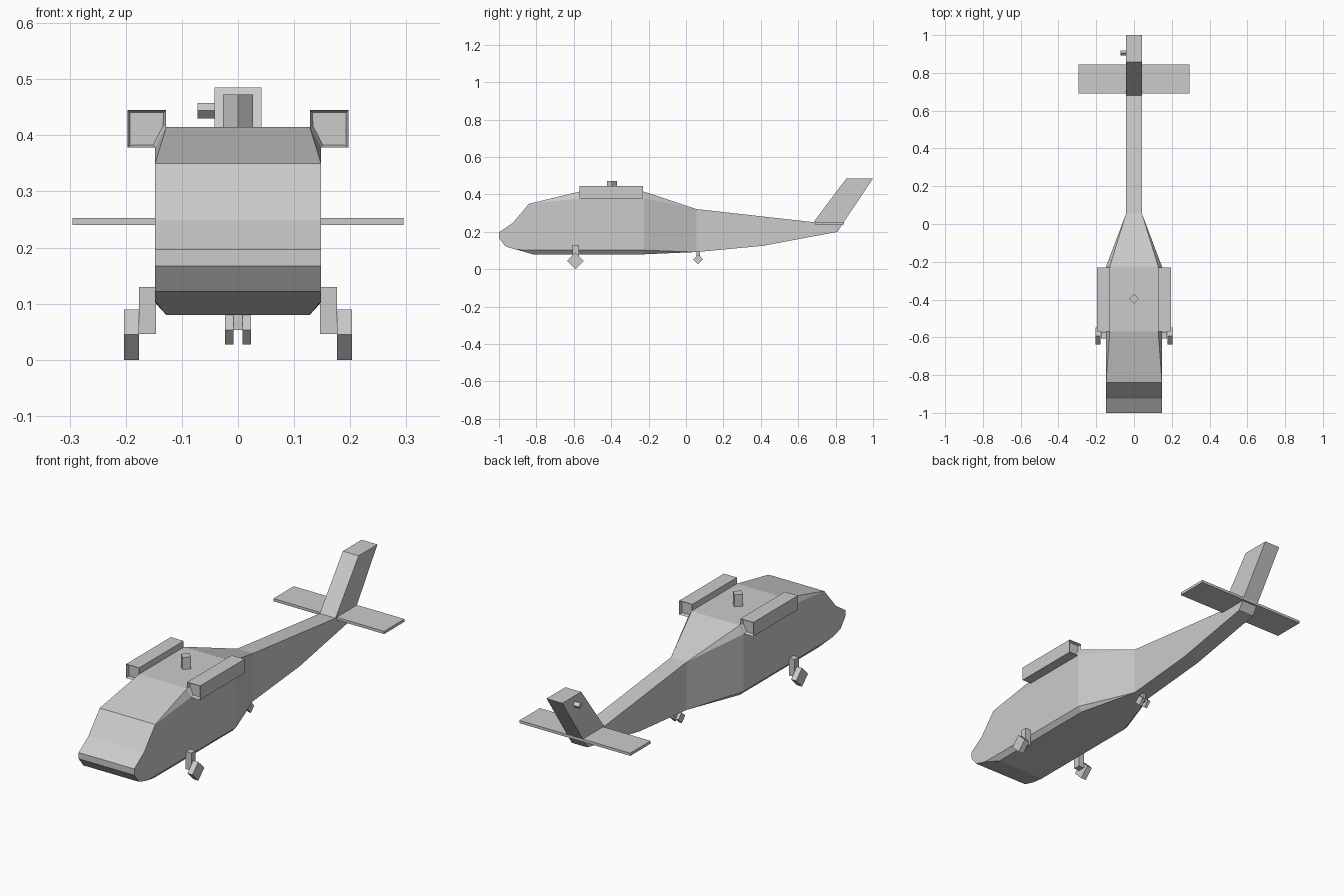
import bpy, bmesh, math
from mathutils import Matrix

cube = bpy.data.objects.get("Cube")
if cube:
    bpy.data.objects.remove(cube)

GREY = (0.6, 0.6, 0.6, 1)
mat = bpy.data.materials.new("light grey")
mat.use_nodes = True
mat.diffuse_color = GREY
mat.node_tree.nodes["Principled BSDF"].inputs["Base Color"].default_value = GREY


def finish(name, bm):
    bmesh.ops.remove_doubles(bm, verts=bm.verts, dist=1e-4)
    bmesh.ops.recalc_face_normals(bm, faces=bm.faces)
    mesh = bpy.data.meshes.new(name)
    bm.to_mesh(mesh)
    bm.free()
    mesh.materials.append(mat)
    obj = bpy.data.objects.new(name, mesh)
    bpy.context.collection.objects.link(obj)
    return obj


def box(name, x, y, z):
    bm = bmesh.new()
    size = [b - a for a, b in (x, y, z)]
    mid = [(a + b) / 2 for a, b in (x, y, z)]
    bmesh.ops.create_cube(bm, size=1, matrix=Matrix.Translation(mid) @ Matrix.Diagonal((*size, 1)))
    return finish(name, bm)


def diamond(name, centre, radius, length, axis):
    """Four-sided prism standing on its corner, along the x or z axis."""
    turn = Matrix.Rotation(math.pi / 2, 4, 'Y') if axis == 'X' else Matrix()
    bm = bmesh.new()
    bmesh.ops.create_cone(bm, cap_ends=True, segments=4, radius1=radius, radius2=radius,
                          depth=length, matrix=Matrix.Translation(centre) @ turn)
    return finish(name, bm)


def prism(bm, start, end):
    """Closed prism between two matching outlines; returns its end faces."""
    a = [bm.verts.new(p) for p in start]
    b = [bm.verts.new(p) for p in end]
    for i in range(len(a)):
        j = (i + 1) % len(a)
        bm.faces.new((a[i], a[j], b[j], b[i]))
    return [bm.faces.new(a[::-1]), bm.faces.new(b)]


# Cabin: y, half widths (top, side, bottom), heights (top, shoulder, sill, belly)
W, C, T = 0.148, 0.128, 0.042
stations = [
    (-1.0, W, W, W, 0.197, 0.197, 0.167, 0.167),
    (-0.965, W, W, W, 0.221, 0.221, 0.122, 0.122),
    (-0.925, W, W, W, 0.248, 0.248, 0.11, 0.11),
    (-0.905, W, W, W, 0.273, 0.273, 0.105, 0.105),
    (-0.84, W, W, 0.133, 0.35, 0.35, 0.103, 0.086),
    (-0.82, 0.1465, W, C, 0.355, 0.352, 0.103, 0.08),
    (-0.57, C, W, C, 0.415, 0.378, 0.102, 0.08),
    (-0.225, C, W, C, 0.415, 0.378, 0.102, 0.08),
    (0.055, T, T, T, 0.322, 0.322, 0.092, 0.092),
]
bm = bmesh.new()
rings = []
for y, wt, ws, wb, zt, zs, zl, zb in stations:
    half = [(wb, zb), (ws, zl), (ws, zs), (wt, zt)]
    outline = half + [(-x, z) for x, z in reversed(half)]
    rings.append([bm.verts.new((x, y, z)) for x, z in outline])
for a, b in zip(rings, rings[1:]):
    for i in range(8):
        j = (i + 1) % 8
        bm.faces.new((a[i], a[j], b[j], b[i]))
bm.faces.new(rings[0])
bmesh.ops.remove_doubles(bm, verts=bm.verts, dist=1e-4)
bmesh.ops.dissolve_degenerate(bm, edges=bm.edges, dist=1e-4)
finish("cabin", bm)

# Tail boom and swept fin
for name, profile in (
    ("tail_boom", [(0.055, 0.092), (0.41, 0.125), (0.81, 0.2), (0.842, 0.25),
                   (0.68, 0.252), (0.055, 0.322)]),
    ("tail_fin", [(0.68, 0.25), (0.842, 0.25), (1.0, 0.485), (0.857, 0.485)]),
):
    bm = bmesh.new()
    prism(bm, [(-T, y, z) for y, z in profile], [(T, y, z) for y, z in profile])
    finish(name, bm)
box("stabilizer", (-0.295, 0.295), (0.69, 0.845), (0.24, 0.253))

# Rotor stubs
diamond("rotor_mast", (0, -0.395, 0.442), 0.027, 0.062, 'Z')
diamond("tail_rotor_hub", (-0.055, 0.905, 0.444), 0.014, 0.034, 'X')

# Engine pods with recessed ends, and main landing gear
pod = [(0.128, 0.445), (0.197, 0.445), (0.197, 0.378), (0.148, 0.378), (0.128, 0.415)]
for side, s in (("left", 1), ("right", -1)):
    bm = bmesh.new()
    ends = prism(bm, [(s * x, -0.57, z) for x, z in pod], [(s * x, -0.23, z) for x, z in pod])
    bmesh.ops.recalc_face_normals(bm, faces=bm.faces)
    bmesh.ops.inset_individual(bm, faces=ends, thickness=0.006)
    for face, step in zip(ends, (0.015, -0.015)):
        for v in face.verts:
            v.co.y += step
    finish(side + "_engine_pod", bm)

    box(side + "_gear_strut", sorted((s * 0.146, s * 0.176)), (-0.606, -0.573), (0.046, 0.13))
    diamond(side + "_main_wheel", (s * 0.19, -0.592, 0.045), 0.045, 0.027, 'X')
    diamond(side + "_tail_wheel", (s * 0.0155, 0.065, 0.053), 0.026, 0.015, 'X')
box("tail_wheel_strut", (-0.008, 0.008), (0.056, 0.074), (0.053, 0.1))
